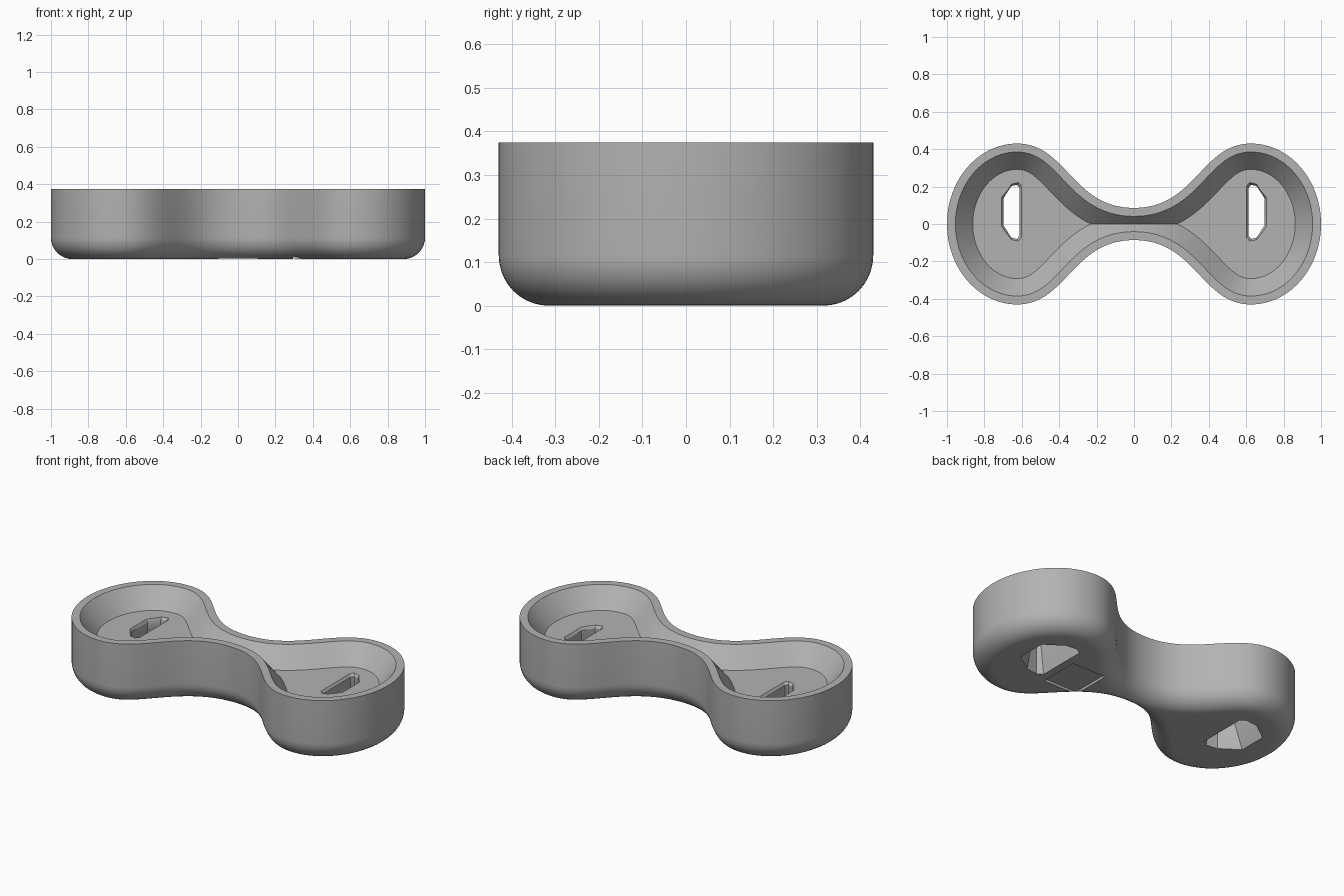
import bpy, bmesh, math
from mathutils import Vector
from mathutils.geometry import interpolate_bezier

cube = bpy.data.objects.get("Cube")
if cube:
    bpy.data.objects.remove(cube, do_unlink=True)

HEIGHT, FLOOR = 0.375, 0.262
FILLET, RIM, SLOPE_END = 0.115, 0.045, 0.138

grey = bpy.data.materials.new("plain grey")
grey.use_nodes = True
grey.diffuse_color = (0.45, 0.45, 0.45, 1)
grey.node_tree.nodes["Principled BSDF"].inputs["Base Color"].default_value = grey.diffuse_color


def make_object(name, bm):
    bmesh.ops.remove_doubles(bm, verts=bm.verts, dist=1e-5)
    bmesh.ops.recalc_face_normals(bm, faces=bm.faces)
    mesh = bpy.data.meshes.new(name)
    bm.to_mesh(mesh)
    bm.free()
    mesh.materials.append(grey)
    obj = bpy.data.objects.new(name, mesh)
    bpy.context.collection.objects.link(obj)
    return obj


def bridge(bm, a, b, closed=False):
    n = len(a)
    for i in range(n if closed else n - 1):
        j = (i + 1) % n
        bm.faces.new((a[i], a[j], b[j], b[i]))


# Quarter of the waisted outline, from waist to end tip
def bezier(*pts, count):
    return interpolate_bezier(*[Vector((x, y, 0)) for x, y in pts], count)


outline = bezier((0, 0.086), (0.33, 0.086), (0.36, 0.43), (0.625, 0.43), count=40)
outline += bezier((0.625, 0.43), (0.832, 0.43), (1, 0.237), (1, 0), count=32)[1:]

# Wall section as (inset, height): bottom rounding, outer wall, rim, sloped inside
section = []
for i in range(11):
    a = math.pi / 2 * i / 10
    section.append((FILLET * (1 - math.sin(a)), FILLET * (1 - math.cos(a))))
section += [(0, HEIGHT), (RIM, HEIGHT), (SLOPE_END, FLOOR)]


def ridge_height(a, b, limit):
    """Height where the section step a-b reaches the given inset."""
    t = (limit - a[0]) / (b[0] - a[0])
    return a[1] + t * (b[1] - a[1])


def column(i):
    """One section of the tray, stopped where it meets the centre line."""
    p = outline[i]
    if i == 0:
        t = Vector((1, 0, 0))
    elif i == len(outline) - 1:
        t = Vector((0, -1, 0))
    else:
        t = (outline[i + 1] - outline[i - 1]).normalized()
    inward = Vector((t.y, -t.x, 0))
    limit = p.y / t.x if t.x > 1e-4 else 9
    pts = []
    for k, (d, z) in enumerate(section):
        if d > limit:
            steps = section[k:] if k < len(section) - 1 else section[::-1]
            for a, b in zip(steps, steps[1:]):
                if b[0] <= limit:
                    z = ridge_height(a, b, limit)
                    break
            d = limit
        q = p + inward * d
        pts.append(Vector((q.x, max(q.y, 0), z)))
    first, last = pts[0], pts[-1]
    return [Vector((first.x, 0, first.z))] + pts + [Vector((last.x, 0, last.z))]


# Tray body, mirrored to four quarters
bm = bmesh.new()
columns = [[bm.verts.new(v) for v in column(i)] for i in range(len(outline))]
for a, b in zip(columns, columns[1:]):
    bridge(bm, a, b)
tray = make_object("tray_body", bm)
mirror = tray.modifiers.new("quarters", 'MIRROR')
mirror.use_axis = (True, True, False)
mirror.use_clip = True
mirror.merge_threshold = 0.0001

# Slot cutter: D-shaped, flared below, with a bevelled lip on the tray floor
D_SHAPE = [(0, -.88), (.15, -1), (.5, -.95), (1, -.5), (1, .5), (.5, .95), (.15, 1), (0, .88)]
LEVELS = [(-0.02, 0.565, 0.795, 0.175), (0.2, 0.613, 0.698, 0.145),
          (0.247, 0.613, 0.698, 0.145), (0.28, 0.59, 0.718, 0.17)]


def slot_cutter(name, side):
    bm = bmesh.new()
    rings = [[bm.verts.new((side * (x0 + u * (x1 - x0)), 0.065 + v * half, z))
              for u, v in D_SHAPE] for z, x0, x1, half in LEVELS]
    for a, b in zip(rings, rings[1:]):
        bridge(bm, a, b, closed=True)
    bm.faces.new(rings[0])
    bm.faces.new(rings[-1])
    return make_object(name, bm)


# Shallow rectangular recess under the tray
bm = bmesh.new()
bmesh.ops.create_cube(bm, size=1)
for v in bm.verts:
    v.co = (0.408 + v.co.x * 0.226, -0.017 + v.co.y * 0.245, v.co.z * 0.03)
cutters = [make_object("recess_cutter", bm),
           slot_cutter("left_slot_cutter", 1), slot_cutter("right_slot_cutter", -1)]

for cutter in cutters:
    cutter.hide_render = True
    cut = tray.modifiers.new(cutter.name, 'BOOLEAN')
    cut.operation = 'DIFFERENCE'
    cut.solver = 'EXACT'
    cut.object = cutter

# Apply everything, drop the cutters and smooth the rounded walls
bpy.ops.object.select_all(action='DESELECT')
tray.select_set(True)
bpy.context.view_layer.objects.active = tray
for mod in list(tray.modifiers):
    bpy.ops.object.modifier_apply(modifier=mod.name)
for cutter in cutters:
    bpy.data.objects.remove(cutter, do_unlink=True)
bpy.ops.object.shade_smooth_by_angle(angle=math.radians(30))
